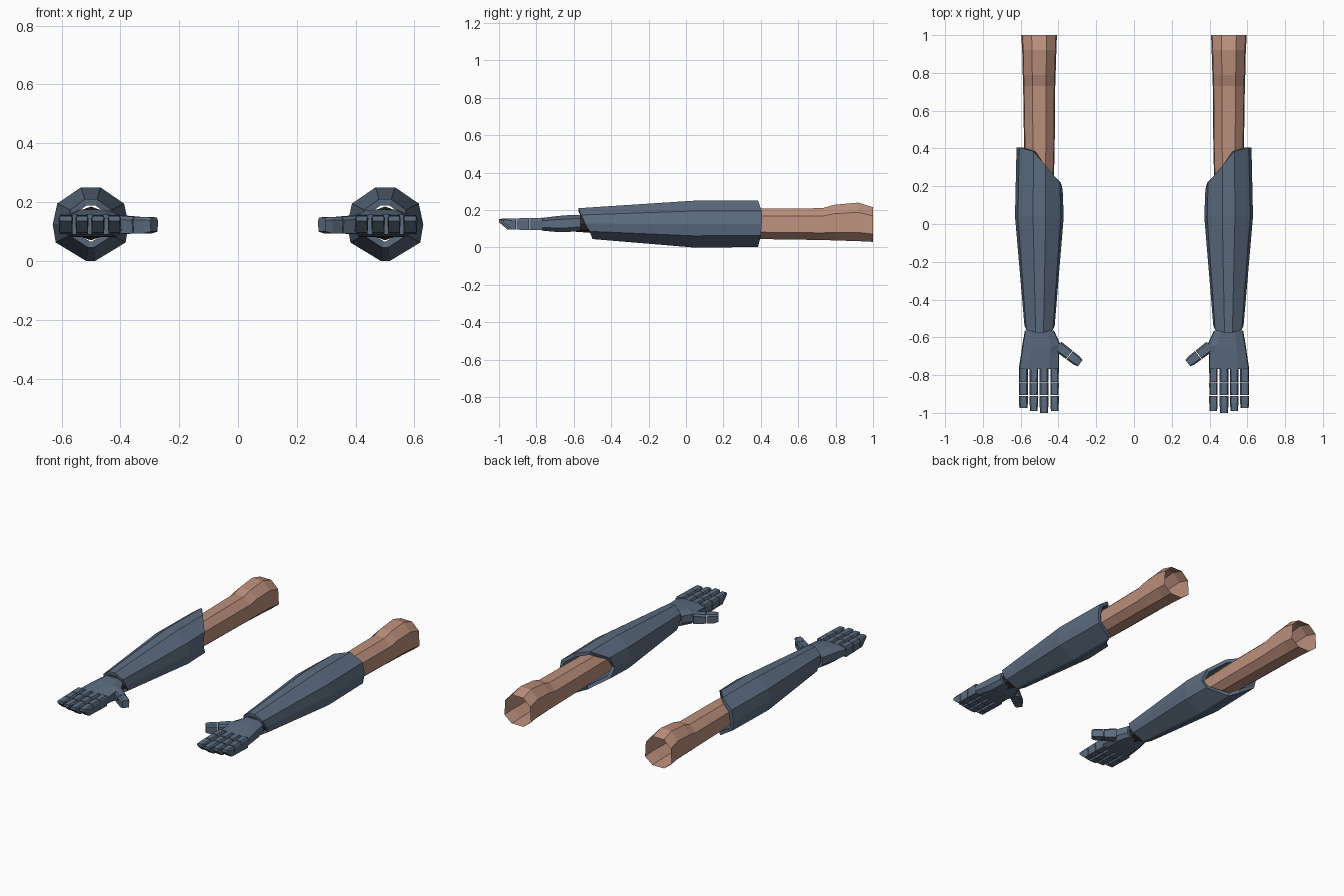
import bpy, bmesh, math
from mathutils import Vector

if "Cube" in bpy.data.objects:
    bpy.data.objects.remove(bpy.data.objects["Cube"])


def material(name, rgb):
    m = bpy.data.materials.new(name)
    m.diffuse_color = (*rgb, 1)
    m.use_nodes = True
    m.node_tree.nodes["Principled BSDF"].inputs["Base Color"].default_value = m.diffuse_color
    return m


SUIT = material("slate blue", (0.107, 0.150, 0.215))
SKIN = material("tan skin", (0.50, 0.275, 0.20))
DARK = material("dark wrist", (0.032, 0.030, 0.026))


def loft(name, rings, mat, side, caps=False, thickness=0):
    """Skin a list of rings, mirrored in x by side."""
    bm = bmesh.new()
    rows = [[bm.verts.new((side * x, y, z)) for x, y, z in r] for r in rings]
    n = len(rows[0])
    for a, b in zip(rows, rows[1:]):
        for i in range(n):
            j = (i + 1) % n
            bm.faces.new((a[i], a[j], b[j], b[i]))
    if caps:
        bm.faces.new(rows[0])
        bm.faces.new(rows[-1])
    bmesh.ops.recalc_face_normals(bm, faces=bm.faces)
    me = bpy.data.meshes.new(name)
    bm.to_mesh(me)
    bm.free()
    me.materials.append(mat)
    ob = bpy.data.objects.new(name, me)
    bpy.context.collection.objects.link(ob)
    if thickness:
        mod = ob.modifiers.new("thickness", "SOLIDIFY")
        mod.thickness = thickness
        mod.offset = -1
    return ob


def ring(profile, y, x0, x1, z0, z1):
    """Fit a profile given in -1..1 to a box at depth y."""
    cx, cz, hx, hz = (x0 + x1) / 2, (z0 + z1) / 2, (x1 - x0) / 2, (z1 - z0) / 2
    return [(cx + u * hx, y, cz + v * hz) for u, v in profile]


def symmetric(half):
    """Complete the outer half of a profile with its mirror."""
    return half + [(-u, v) for u, v in reversed(half)]


SLEEVE = symmetric([(.26, 1), (.88, .56), (1, 0), (.92, -.5), (.12, -1)])
ARM = symmetric([(.42, 1), (.94, .5), (1, -.55), (.45, -1)])
PALM = symmetric([(.5, 1), (.96, .55), (1, -.5), (.75, -1)])
BLOCK = symmetric([(.72, 1), (1, .6), (.9, -1)])
ROUND = [(math.cos(math.tau * i / 8), math.sin(math.tau * i / 8)) for i in range(8)]

SLEEVE_FRONT = [-.575, -.56, -.54, -.515, -.50]
SLEEVE_BACK = [.385, .405, .405, .40, .385, .31, .22, .185, .22, .31]


def build_arm(side, tag):
    # Flared sleeve with slanted cuff and cut-away inner elbow
    front = ring(SLEEVE, 0, .42, .58, .045, .21)
    mid = ring(SLEEVE, .04, .372, .63, 0, .25)
    back = ring(SLEEVE, 0, .378, .622, .002, .25)
    ys = SLEEVE_FRONT + SLEEVE_FRONT[::-1]
    front = [(x, y, z) for (x, _, z), y in zip(front, ys)]
    back = [(x, y, z) for (x, _, z), y in zip(back, SLEEVE_BACK)]
    loft("sleeve_" + tag, [front, mid, back], SUIT, side, thickness=.022)

    # Bare upper arm, open at the shoulder
    stations = [(.02, .43, .57, .052, .20), (.4, .42, .582, .045, .208),
                (.73, .417, .587, .04, .21), (.79, .415, .589, .038, .228),
                (.92, .411, .592, .034, .24), (1, .408, .597, .03, .215)]
    loft("upper_arm_" + tag, [ring(ARM, *s) for s in stations], SKIN, side)

    # Dark wrist inside the cuff
    loft("wrist_" + tag, [ring(ROUND, -.60, .435, .565, .085, .165),
                          ring(ROUND, -.40, .435, .565, .07, .185)],
         DARK, side, caps=True)

    # Palm widening to the knuckles
    stations = [(-.565, .423, .578, .088, .175), (-.645, .386, .592, .082, .172),
                (-.69, .397, .598, .083, .168), (-.768, .396, .61, .09, .158)]
    loft("palm_" + tag, [ring(PALM, *s) for s in stations], SUIT, side, caps=True)

    # Four fingers of three segments, the last with a slanted tip
    for f, (x0, x1, tip) in enumerate([(.398, .443, -.99), (.453, .50, -1.0),
                                       (.508, .553, -.99), (.561, .61, -.975)]):
        cuts = [-.764, -.838, -.908, tip]
        for k in range(3):
            ya, yb = cuts[k] - .002, cuts[k + 1] + (.002 if k < 2 else 0)
            za, zb = .092 + .002 * k, .159 - .002 * k
            rings = [ring(BLOCK, ya, x0, x1, za, zb)]
            if k == 2:
                rings.append(ring(BLOCK, yb + .045, x0, x1, za, zb))
                rings.append(ring(BLOCK, yb, x0 + .003, x1 - .003, .135, .153))
            else:
                rings.append(ring(BLOCK, yb, x0 + .001, x1 - .001, za + .001, zb - .001))
            loft(f"finger_{f + 1}_segment_{k + 1}_{tag}", rings, SUIT, side, caps=True)

    # Thumb of two segments pointing inward
    root, tip = Vector((.392, -.655)), Vector((.29, -.733))
    axis = (tip - root).normalized()
    across = Vector((-axis.y, axis.x))

    def thumb_ring(t, width, z0, z1):
        c = root.lerp(tip, t)
        return [(c.x + across.x * u * width, c.y + across.y * u * width, z)
                for u, _, z in ring(BLOCK, 0, -1, 1, z0, z1)]

    loft("thumb_base_" + tag, [thumb_ring(-.1, .03, .092, .155),
                               thumb_ring(.48, .028, .093, .15)], SUIT, side, caps=True)
    loft("thumb_tip_" + tag, [thumb_ring(.51, .028, .093, .15),
                              thumb_ring(.85, .027, .094, .15),
                              thumb_ring(1.05, .021, .10, .147)], SUIT, side, caps=True)


for side, tag in ((1, "right"), (-1, "left")):
    build_arm(side, tag)
